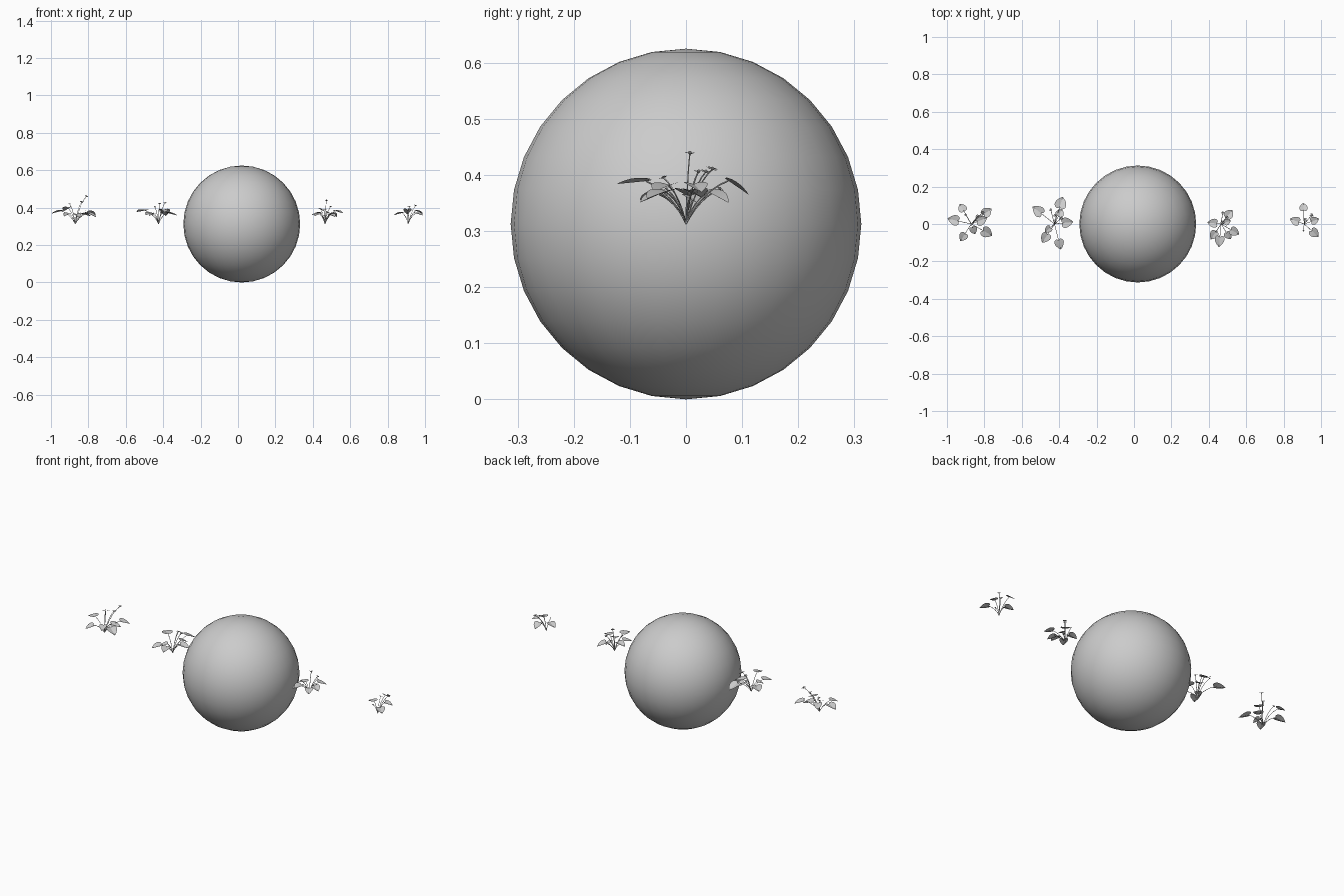
import bpy, bmesh
from math import sin, cos, pi, atan2, hypot
from mathutils import Vector, Matrix

if "Cube" in bpy.data.objects:
    bpy.data.objects.remove(bpy.data.objects["Cube"])

R = 0.3125   # sphere radius, also the height of the plant roots

# Central ball
bpy.ops.mesh.primitive_uv_sphere_add(segments=32, ring_count=16, radius=R, location=(0.02, 0, R))
ball = bpy.context.object
ball.name = "ball"
bpy.ops.object.shade_smooth()

# Half outline of a heart-shaped leaf: along, across
HEART = [(0, 0), (-.12, .1), (-.17, .24), (-.1, .4), (.06, .49), (.26, .5),
         (.48, .43), (.7, .29), (.88, .13), (1, 0)]


def add_leaf(bm, notch, angle, length, tilt):
    m = (Matrix.Translation(notch) @ Matrix.Rotation(angle, 4, 'Z')
         @ Matrix.Rotation(tilt, 4, 'Y'))
    for side in (1, -1):
        vs = [bm.verts.new(m @ Vector((u * length, side * v * length,
              (.22 * v - .15 * u * u) * length))) for u, v in HEART]
        for i in range(1, len(vs) - 1):
            tri = (vs[0], vs[i], vs[i + 1])
            bm.faces.new(tri[::-side]).smooth = True


def add_flower(bm, pos, radius, lean):
    m = Matrix.Translation(pos) @ lean.to_track_quat('Z', 'Y').to_matrix().to_4x4()
    for k in range(8):
        t = Matrix.Rotation(k * pi / 4, 4, 'Z')
        prof = [(.1, 0, 0), (.6, -.2, .1), (1, 0, .15), (.6, .2, .1)]
        bm.faces.new([bm.verts.new(m @ t @ (Vector(p) * radius)) for p in prof])
    bmesh.ops.create_icosphere(bm, subdivisions=1, radius=radius * .3,
                               matrix=m @ Matrix.Translation((0, 0, radius * .1)))


def add_stem(curve, root, end, bow):
    spline = curve.splines.new('POLY')
    n = 7
    spline.points.add(n - 1)
    mid = root + Vector(((end - root).x * bow, (end - root).y * bow, (end - root).z * .75))
    for i in range(n):
        t = i / (n - 1)
        p = root * (1 - t) ** 2 + mid * (2 * t * (1 - t)) + end * t * t
        spline.points[i].co = (*p, 1)


def to_object(bm, name):
    me = bpy.data.meshes.new(name)
    bm.to_mesh(me)
    bm.free()
    ob = bpy.data.objects.new(name, me)
    bpy.context.collection.objects.link(ob)


def plant(tag, x0, leaves, flowers):
    root = Vector((x0, 0, R))
    bl, bf = bmesh.new(), bmesh.new()
    cu = bpy.data.curves.new("stems_" + tag, 'CURVE')
    cu.dimensions, cu.bevel_depth, cu.bevel_resolution = '3D', .0014, 0
    # leaf: centre x, y, z, length, downward tilt
    for x, y, z, size, tilt in leaves:
        c = Vector((x, y, z))
        a = atan2(y, x - x0)
        notch = c - Vector((cos(a), sin(a), -sin(tilt))) * size * .4
        add_leaf(bl, notch, a, size, tilt)
        add_stem(cu, root, notch, .35)
    # flower: x, y, z, radius
    for x, y, z, r in flowers:
        p = Vector((x, y, z))
        lean = (p - root).normalized() + Vector((0, 0, .4))
        add_flower(bf, p, r, lean)
        add_stem(cu, root, p, .4)
    to_object(bl, "leaves_" + tag)
    to_object(bf, "flowers_" + tag)
    bpy.context.collection.objects.link(bpy.data.objects.new("stems_" + tag, cu))


plant("far_left", -.87,
      [(-.965, .022, .38, .056, .1), (-.92, .088, .395, .045, .3),
       (-.915, -.07, .365, .046, .2), (-.857, -.035, .36, .04, .3),
       (-.815, .022, .365, .055, .1), (-.785, -.047, .365, .058, .25),
       (-.785, .065, .375, .052, .2)],
      [(-.837, .04, .43, .013), (-.81, .06, .46, .013), (-.9, .05, .42, .009)])
plant("near_left", -.425,
      [(-.515, .072, .385, .058, .0), (-.39, .115, .38, .062, .3),
       (-.475, -.075, .37, .052, .1), (-.398, -.108, .385, .05, .1),
       (-.357, .008, .37, .055, .1), (-.395, .06, .37, .045, .3),
       (-.46, -.03, .365, .038, .2)],
      [(-.42, .045, .42, .012), (-.39, .03, .425, .012), (-.445, .075, .405, .01)])
plant("near_right", .465,
      [(.42, .005, .37, .048, .1), (.425, -.06, .365, .046, .1),
       (.457, -.092, .39, .052, -.05), (.51, .055, .365, .05, .25),
       (.538, -.042, .38, .048, .1), (.505, -.062, .362, .042, .2),
       (.5, .012, .36, .034, .2)],
      [(.473, .007, .438, .013), (.495, .035, .405, .012), (.44, -.04, .395, .009),
       (.475, .06, .375, .01)])
plant("far_right", .91,
      [(.86, .018, .37, .048, .1), (.967, .02, .38, .042, .2),
       (.966, -.05, .368, .05, .1), (.906, .093, .382, .044, .45)],
      [(.915, .022, .405, .012), (.95, .047, .41, .012), (.905, -.035, .375, .007)])
